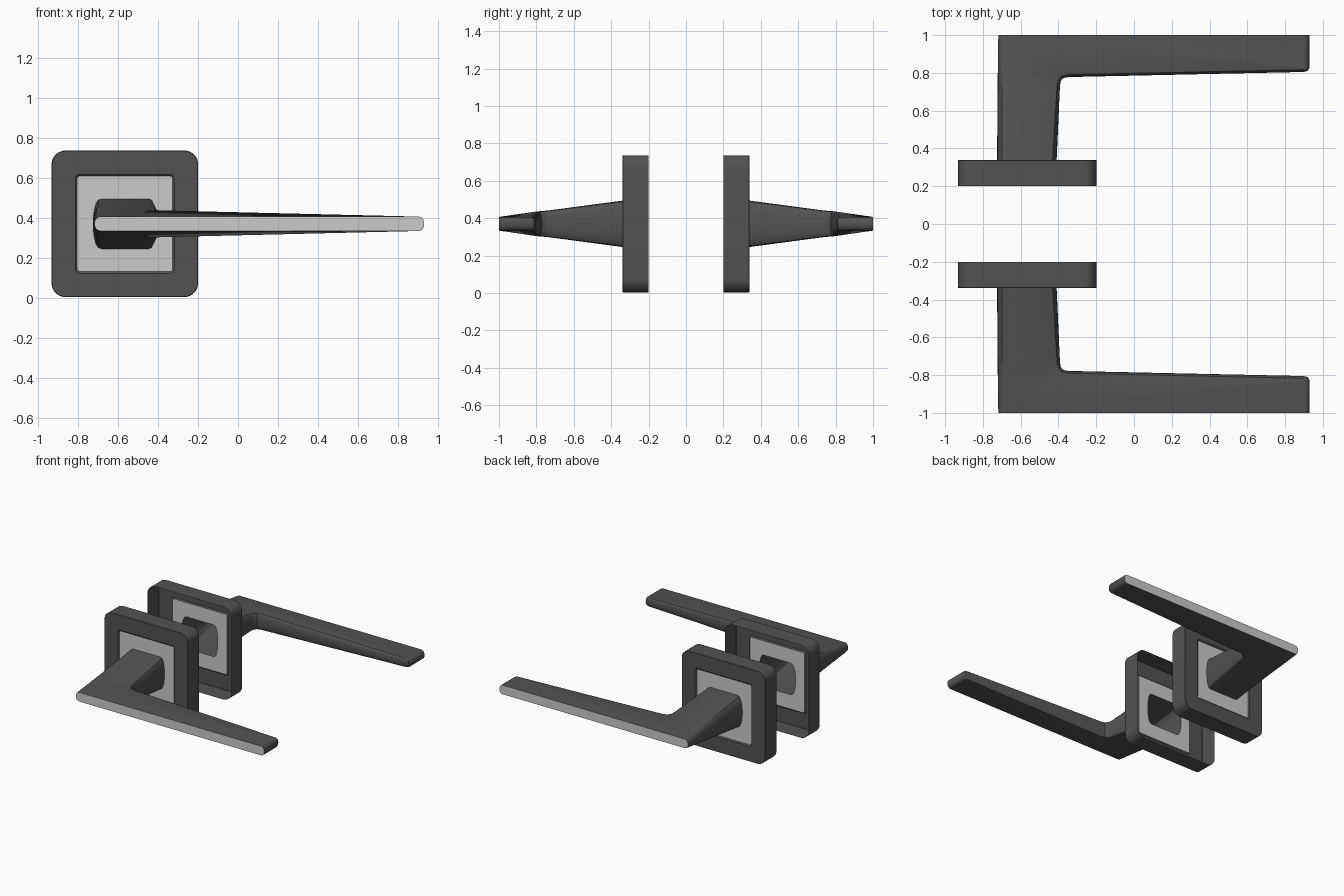
import bpy, bmesh, math
from mathutils import Vector

if "Cube" in bpy.data.objects:
    bpy.data.objects.remove(bpy.data.objects["Cube"])

CX, CZ = -0.565, 0.37

dark = bpy.data.materials.new("dark_metal")
dark.diffuse_color = (0.085, 0.085, 0.085, 1)
dark.use_nodes = True
dark.node_tree.nodes["Principled BSDF"].inputs["Base Color"].default_value = dark.diffuse_color


def rounded_square(y, half, r, n=8):
    # loop in the xz plane, counter-clockwise seen from the front
    pts = []
    for k, (sx, sz) in enumerate(((1, -1), (1, 1), (-1, 1), (-1, -1))):
        for i in range(n + 1):
            a = math.radians(-90 + 90 * k + 90 * i / n)
            pts.append(Vector((CX + sx * (half - r) + r * math.cos(a), y,
                               CZ + sz * (half - r) + r * math.sin(a))))
    return pts


def lever_ring(left, right, hl, hr, dl, dr, direction, n=10):
    # lens-ended section between the outer (left) and inner (right) edge
    pts = []
    d = Vector((direction[0], direction[1], 0)).normalized()
    for i in range(n + 1):
        a = math.radians(-90 + 180 * i / n)
        p = Vector((right[0], right[1], CZ)) - d * dr * (1 - math.cos(a) ** 0.8)
        p.z += hr * math.sin(a)
        pts.append(p)
    for i in range(n + 1):
        a = math.radians(90 - 180 * i / n)
        p = Vector((left[0] + dl * (1 - math.cos(a) ** 0.8), left[1], CZ + hl * math.sin(a)))
        pts.append(p)
    return pts


def finish(bm, name, mat=None):
    me = bpy.data.meshes.new(name)
    bm.to_mesh(me)
    bm.free()
    ob = bpy.data.objects.new(name, me)
    bpy.context.collection.objects.link(ob)
    if mat:
        me.materials.append(mat)
    bpy.ops.object.select_all(action='DESELECT')
    ob.select_set(True)
    bpy.context.view_layer.objects.active = ob
    bpy.ops.object.shade_smooth_by_angle(angle=math.radians(30))
    # same part on the other side of the door
    mod = ob.modifiers.new("other_side", 'MIRROR')
    mod.use_axis = (False, True, False)
    mod.use_mirror_merge = False
    return ob


def loft(rings, name, mat=None):
    bm = bmesh.new()
    vs = [[bm.verts.new(p) for p in r] for r in rings]
    n = len(rings[0])
    for a, b in zip(vs, vs[1:]):
        for i in range(n):
            j = (i + 1) % n
            bm.faces.new((a[i], a[j], b[j], b[i]))
    return finish(bm, name, mat)


# rosette shell, open towards the door
loft([rounded_square(-0.20, 0.366, 0.07),
      rounded_square(-0.337, 0.366, 0.07),
      rounded_square(-0.34, 0.363, 0.067),
      rounded_square(-0.34, 0.247, 0.02),
      rounded_square(-0.332, 0.238, 0.013)], "rosette", dark)

# lever: hollow neck, mitred corner, flat tapering grip
rings = [
    lever_ring((-0.725, -0.332), (-0.41, -0.332), 0.125, 0.125, 0.045, 0.035, (1, 0)),
    lever_ring((-0.722, -0.73), (-0.392, -0.73), 0.072, 0.072, 0.04, 0.025, (1, 0)),
    lever_ring((-0.721, -0.83), (-0.388, -0.757), 0.059, 0.069, 0.038, 0.022, (1, 0.2)),
    lever_ring((-0.72, -0.89), (-0.375, -0.773), 0.051, 0.067, 0.037, 0.02, (1, 1)),
    lever_ring((-0.72, -0.96), (-0.345, -0.778), 0.042, 0.066, 0.036, 0.02, (0.1, 1)),
    lever_ring((-0.719, -0.97), (0.90, -0.805), 0.041, 0.036, 0.036, 0.02, (0, 1)),
    lever_ring((-0.719, -0.978), (0.92, -0.811), 0.040, 0.036, 0.036, 0.025, (1, 1)),
    lever_ring((-0.718, -0.985), (0.93, -0.83), 0.039, 0.036, 0.035, 0.03, (1, 0)),
    lever_ring((-0.717, -1.0), (0.93, -1.0), 0.036, 0.036, 0.035, 0.03, (1, 0)),
]
loft(rings, "lever", dark)

# light strip closing the outer edge of the grip
bm = bmesh.new()
bm.faces.new([bm.verts.new(p) for p in rings[-1]])
finish(bm, "edge_strip")

# face plate with an opening for the lever neck
bm = bmesh.new()
edges = []
for loop in (rounded_square(-0.332, 0.238, 0.013), rings[0]):
    v = [bm.verts.new(p) for p in loop]
    edges += [bm.edges.new((v[i], v[(i + 1) % len(v)])) for i in range(len(v))]
bmesh.ops.triangle_fill(bm, edges=edges, use_beauty=True, normal=(0, -1, 0))
bm.normal_update()
bmesh.ops.reverse_faces(bm, faces=[f for f in bm.faces if f.normal.y > 0])
finish(bm, "face_plate")
